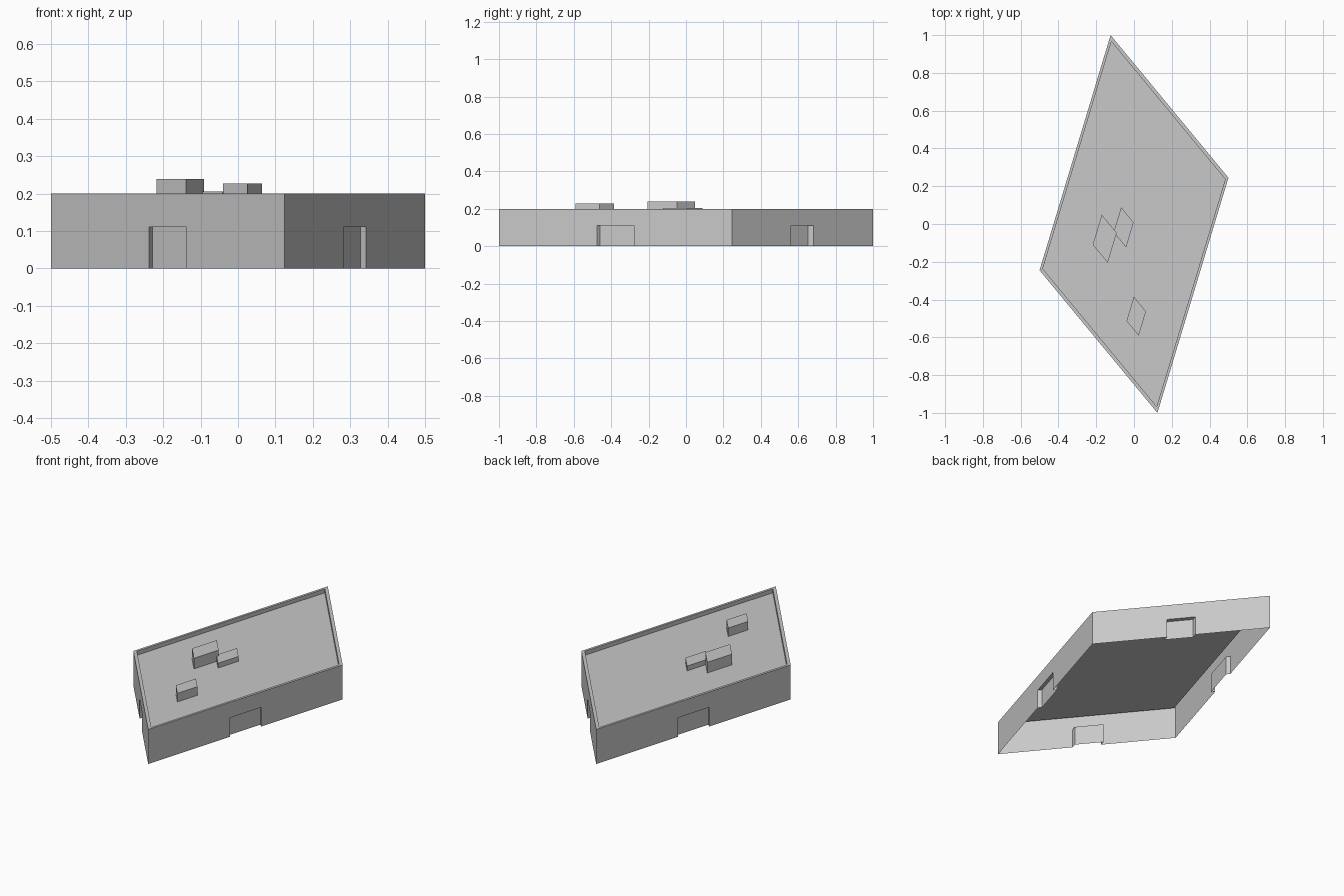
import bpy
import bmesh
from mathutils import Matrix, Vector

cube = bpy.data.objects.get("Cube")
if cube:
    bpy.data.objects.remove(cube, do_unlink=True)

# Skewed plan: a unit square mapped onto two slanted edge directions
SKEW = Matrix(((0.624, 0.376, 0), (-0.755, 1.245, 0), (0, 0, 1)))
HEIGHT, ROOF, RIM = 0.2, 0.177, 0.017
DOOR_HALF, DOOR_TOP, DOOR_DEPTH = 0.08, 0.111, 0.024

grey = bpy.data.materials.new("light_grey")
grey.use_nodes = True
colour = (0.58, 0.58, 0.58, 1)
grey.diffuse_color = colour
grey.node_tree.nodes["Principled BSDF"].inputs["Base Color"].default_value = colour


def finish(name, bm):
    """Skew a unit-square mesh into the plan and add it to the scene."""
    bmesh.ops.remove_doubles(bm, verts=bm.verts, dist=0.0001)
    bmesh.ops.transform(bm, matrix=SKEW.to_4x4(), verts=bm.verts)
    mesh = bpy.data.meshes.new(name)
    bm.to_mesh(mesh)
    bm.free()
    mesh.materials.append(grey)
    obj = bpy.data.objects.new(name, mesh)
    bpy.context.collection.objects.link(obj)


def four_sides(name, polygons):
    """Repeat the polygons of one side around the square."""
    bm = bmesh.new()
    for turn in range(4):
        spin = Matrix.Rotation(turn * 1.5707963, 3, "Z")
        for points in polygons:
            bm.faces.new([bm.verts.new(spin @ Vector(p)) for p in points])
    finish(name, bm)


# Outer walls, each with a doorway opening cut from the ground
w, h, e = DOOR_HALF, DOOR_TOP, 0.5
four_sides("walls", [[(-e, -e, 0), (-w, -e, 0), (-w, -e, h), (w, -e, h),
                      (w, -e, 0), (e, -e, 0), (e, -e, HEIGHT), (-e, -e, HEIGHT)]])

# Recessed doors with side and top reveals
b = -e + DOOR_DEPTH
four_sides("doors", [
    [(-w, b, 0), (w, b, 0), (w, b, h), (-w, b, h)],
    [(-w, -e, 0), (-w, b, 0), (-w, b, h), (-w, -e, h)],
    [(w, b, 0), (w, -e, 0), (w, -e, h), (w, b, h)],
    [(-w, b, h), (w, b, h), (w, -e, h), (-w, -e, h)],
])

# Parapet rim and its inner face
i = e - RIM
four_sides("parapet", [
    [(-e, -e, HEIGHT), (e, -e, HEIGHT), (i, -i, HEIGHT), (-i, -i, HEIGHT)],
    [(-i, -i, HEIGHT), (i, -i, HEIGHT), (i, -i, ROOF), (-i, -i, ROOF)],
])

# Sunken flat roof
bm = bmesh.new()
bm.faces.new([bm.verts.new((x, y, ROOF)) for x, y in ((-i, -i), (i, -i), (i, i), (-i, i))])
finish("roof", bm)

# Rooftop units: centre, plan size, top height
units = {
    "large_roof_unit": ((-0.155, -0.078), 0.127, 0.239),
    "small_roof_unit": ((0.012, -0.488), 0.103, 0.227),
    "low_roof_unit": ((-0.055, -0.018), 0.106, 0.205),
}
for name, (centre, size, top) in units.items():
    place = SKEW.inverted() @ Vector((*centre, (ROOF + top) / 2))
    bm = bmesh.new()
    bmesh.ops.create_cube(bm, size=1, matrix=Matrix.LocRotScale(
        place, None, Vector((size, size, top - ROOF))))
    finish(name, bm)
